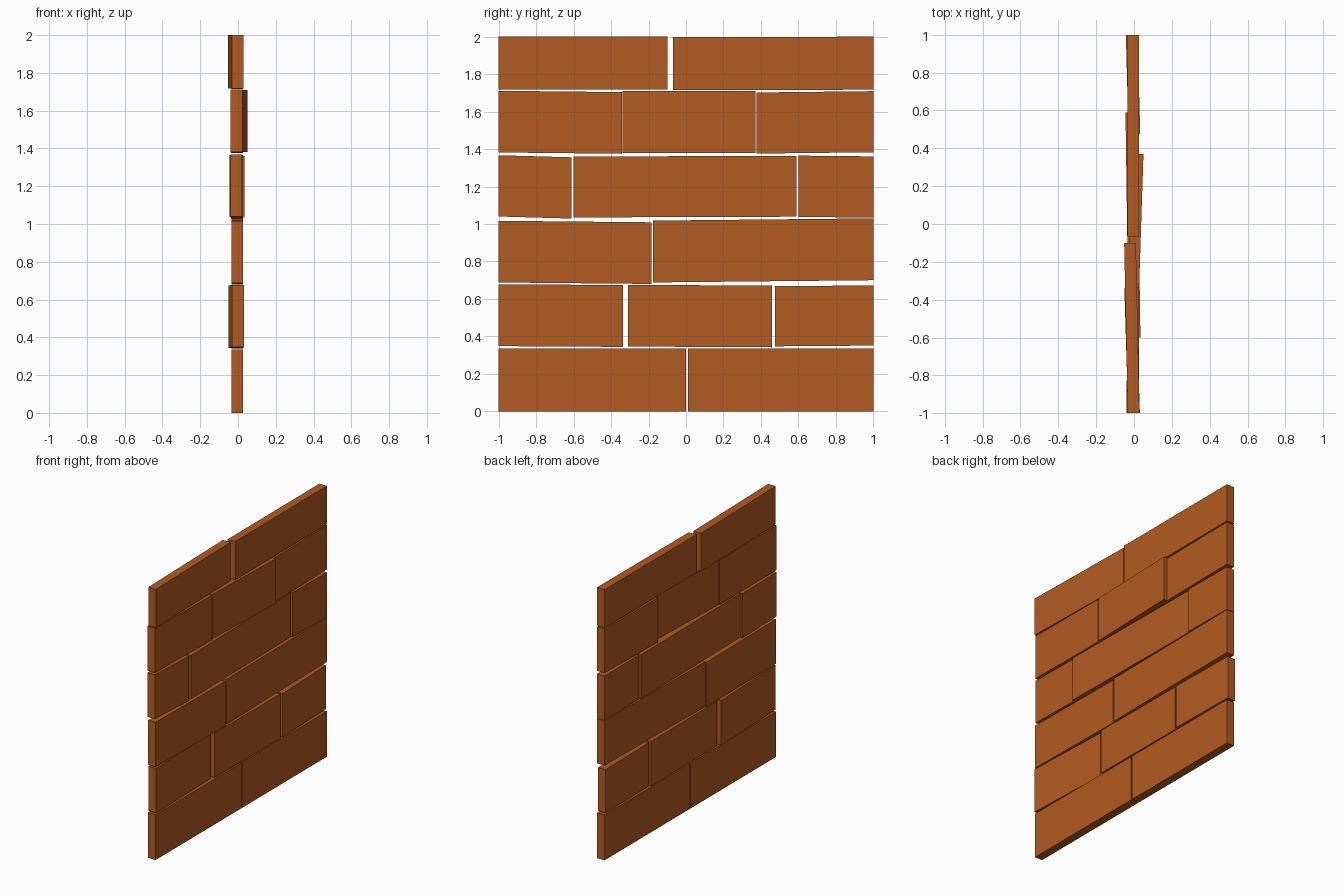
import bpy, bmesh

wood = bpy.data.materials.new("orange brown")
wood.diffuse_color = (0.45, 0.105, 0.015, 1)

T = 0.031  # half thickness of a board
C = -0.004  # usual centre in x

# each row, bottom up: (y0, y1, z bottom, z top, rise along y, x at y0, x at y1)
rows = [
    [(-1, 0.0, 0, 0.335, 0, C, C),
     (0.01, 1, 0, 0.335, 0, C, C)],
    [(-1, -0.337, 0.348, 0.678, -0.004, 0.0, -0.02),
     (-0.31, 0.458, 0.346, 0.675, -0.004, C, C),
     (0.475, 1, 0.347, 0.668, 0.004, 0.002, -0.012)],
    [(-1, -0.185, 0.688, 1.017, -0.008, C, C),
     (-0.175, 1, 0.688, 1.018, 0.012, C, C)],
    [(-1, -0.61, 1.04, 1.367, -0.011, -0.01, C),
     (-0.6, 0.59, 1.035, 1.36, 0.004, 0.003, -0.014),
     (0.6, 1, 1.038, 1.365, -0.004, C, C)],
    [(-1, -0.342, 1.382, 1.711, -0.007, -0.008, C),
     (-0.338, 0.37, 1.38, 1.709, 0, C, 0.019),
     (0.376, 1, 1.376, 1.702, 0.007, C, C)],
    [(-1, -0.1, 1.717, 2.0, 0, -0.002, -0.021),
     (-0.07, 1, 1.715, 1.998, 0.002, C, C)],
]


def board(name, y0, y1, z0, z1, rise, x0, x1):
    """Slightly skewed plank: a cube whose far end is shifted in x and z."""
    bm = bmesh.new()
    bmesh.ops.create_cube(bm, size=2)
    for v in bm.verts:
        far = v.co.y > 0
        x = (x1 if far else x0) + T * v.co.x
        z = (z1 if v.co.z > 0 else z0) + (rise if far else 0)
        v.co = (x, y1 if far else y0, z)
    mesh = bpy.data.meshes.new(name)
    bm.to_mesh(mesh)
    bm.free()
    mesh.materials.append(wood)
    bpy.context.collection.objects.link(bpy.data.objects.new(name, mesh))


for r, row in enumerate(rows):
    for i, spec in enumerate(row):
        board(f"board_row{r + 1}_{i + 1}", *spec)
